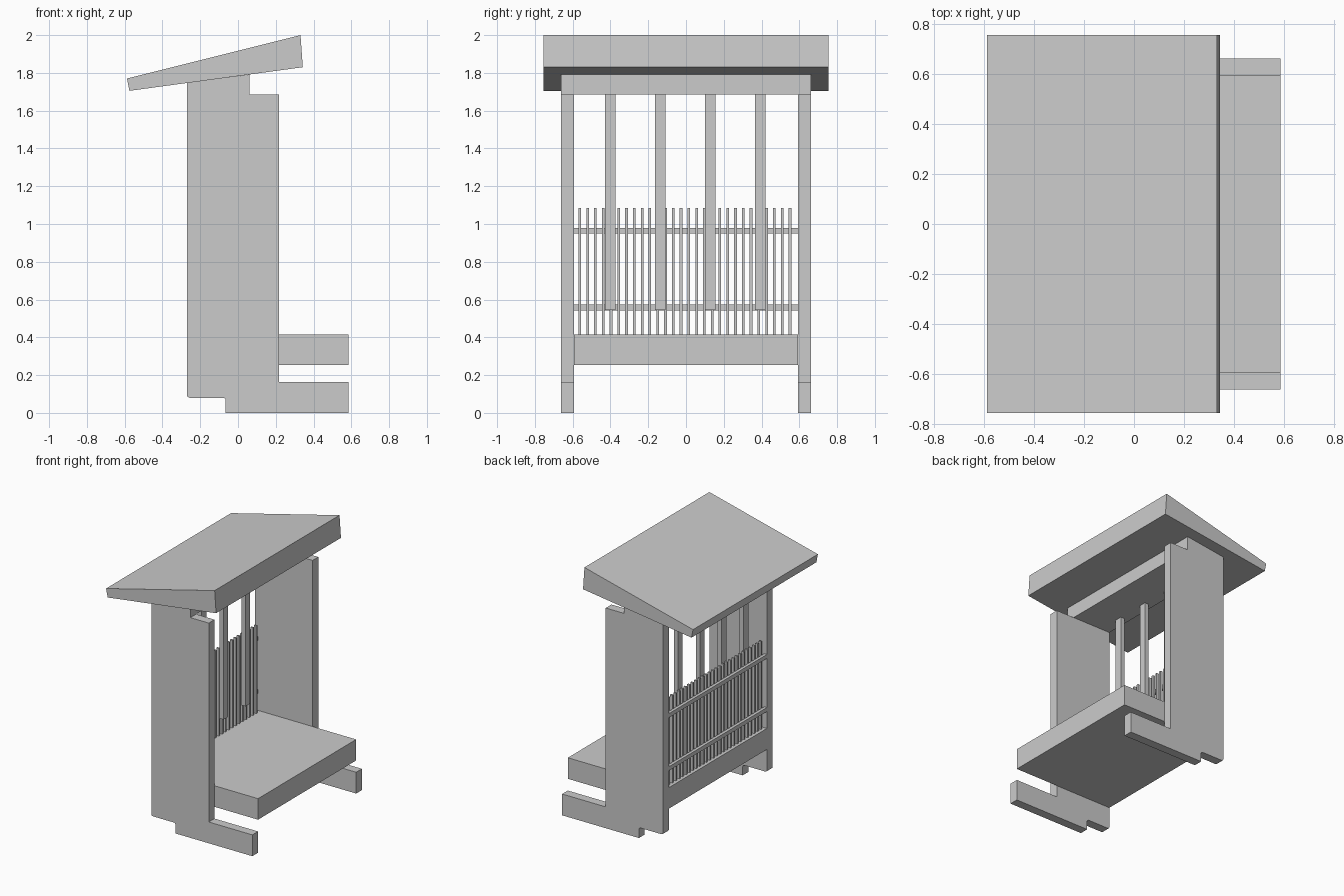
import bpy, bmesh
from mathutils import Vector

if "Cube" in bpy.data.objects:
    bpy.data.objects.remove(bpy.data.objects["Cube"])


def extrude_profile(name, pts, y0, y1):
    """Closed x-z outline extruded along y."""
    bm = bmesh.new()
    face = bm.faces.new([bm.verts.new((x, y0, z)) for x, z in pts])
    new = bmesh.ops.extrude_face_region(bm, geom=[face])["geom"]
    verts = [v for v in new if isinstance(v, bmesh.types.BMVert)]
    bmesh.ops.translate(bm, verts=verts, vec=Vector((0, y1 - y0, 0)))
    bmesh.ops.recalc_face_normals(bm, faces=bm.faces)
    mesh = bpy.data.meshes.new(name)
    bm.to_mesh(mesh)
    bm.free()
    obj = bpy.data.objects.new(name, mesh)
    bpy.context.collection.objects.link(obj)
    return obj


def box(name, x0, x1, y0, y1, z0, z1):
    return extrude_profile(name, [(x0, z0), (x1, z0), (x1, z1), (x0, z1)], y0, y1)


BACK, INNER, OUTER = -0.27, 0.593, 0.662

# Side panels with forward foot, stepped heel and notched top
side = [(BACK, 0.093), (-0.266, 0.084), (-0.257, 0.08),
        (-0.078, 0.08), (-0.069, 0.076), (-0.065, 0.067), (-0.065, 0),
        (0.585, 0), (0.585, 0.163), (0.216, 0.163), (0.216, 1.685),
        (0.06, 1.685), (0.06, 1.791), (BACK, 1.747)]
extrude_profile("side_panel_left", side, -OUTER, -INNER)
extrude_profile("side_panel_right", side, INNER, OUTER)

# Top slab under the roof, and the wedge roof
extrude_profile("top_slab", [(BACK, 1.685), (0.06, 1.685), (0.06, 1.791), (BACK, 1.747)],
                -INNER, INNER)
extrude_profile("roof", [(-0.575, 1.705), (0.343, 1.83), (0.331, 2.0), (-0.588, 1.77)],
                -0.755, 0.755)

# Seat
box("seat", BACK, 0.585, -INNER, INNER, 0.253, 0.414)

# Back rails
for name, z in (("lower_rail", 0.543), ("upper_rail", 0.949)):
    box(name, BACK, -0.247, -INNER, INNER, z, z + 0.031)

# Pickets
for i in range(28):
    y = -0.562 + i * 0.0412
    box(f"picket_{i + 1}", -0.247, -0.226, y - 0.007, y + 0.007, 0.414, 1.085)

# Tall back posts
for i in range(4):
    y = -0.402 + i * 0.265
    box(f"back_post_{i + 1}", -0.226, -0.192, y - 0.028, y + 0.028, 0.546, 1.685)
